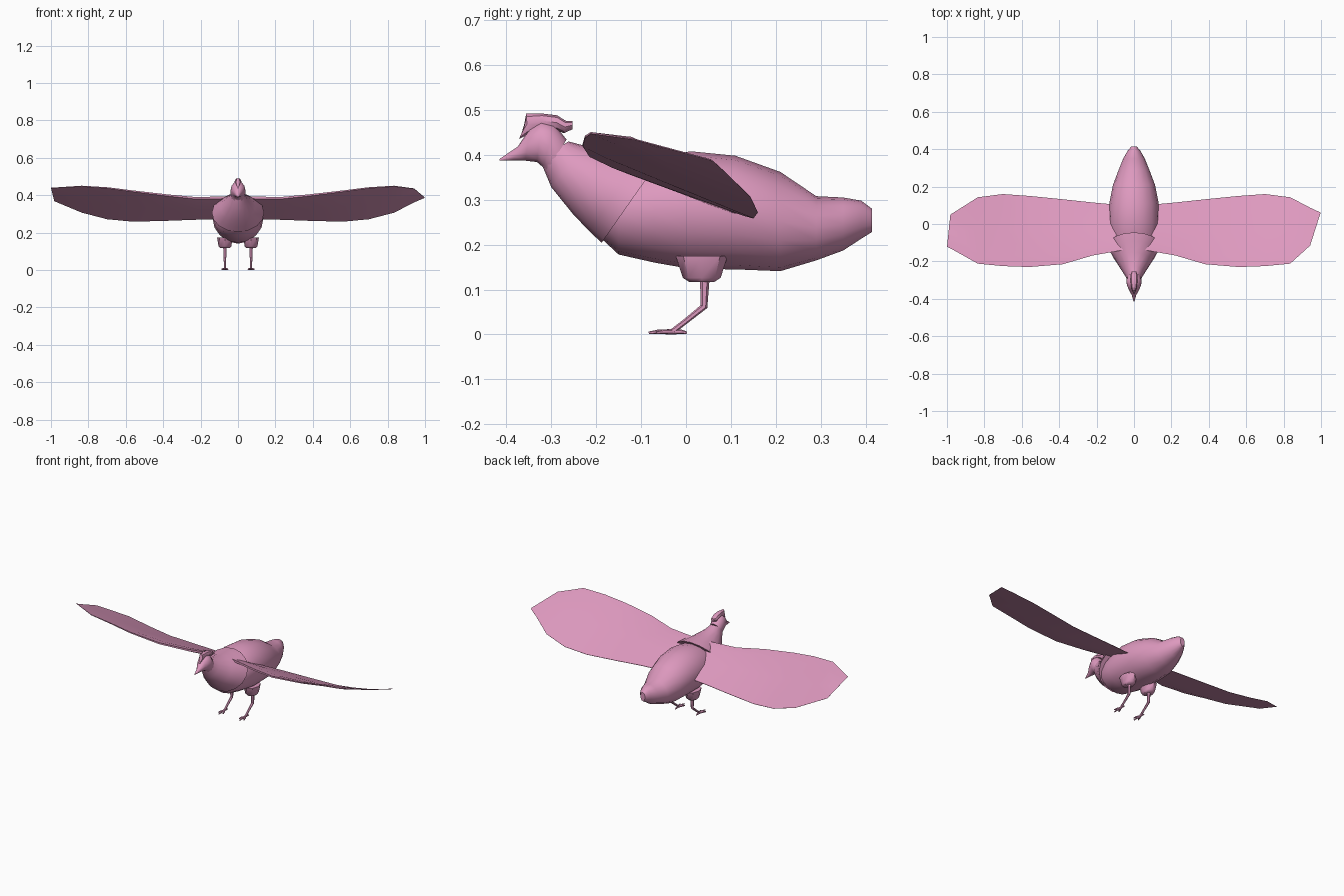
import bpy, bmesh, math
from mathutils import Vector

pink = bpy.data.materials.new("dusty pink")
pink.diffuse_color = (0.73, 0.32, 0.52, 1)


def finish(name, bm, angle=40):
    bmesh.ops.recalc_face_normals(bm, faces=bm.faces)
    me = bpy.data.meshes.new(name)
    bm.to_mesh(me)
    bm.free()
    me.materials.append(pink)
    ob = bpy.data.objects.new(name, me)
    bpy.context.collection.objects.link(ob)
    bpy.ops.object.select_all(action='DESELECT')
    ob.select_set(True)
    bpy.context.view_layer.objects.active = ob
    bpy.ops.object.shade_smooth_by_angle(angle=math.radians(angle))
    return ob


def skin(bm, rings):
    """Bridge closed rings of points and cap both ends."""
    vs = [[bm.verts.new(p) for p in r] for r in rings]
    n = len(vs[0])
    for a, b in zip(vs, vs[1:]):
        for i in range(n):
            j = (i + 1) % n
            bm.faces.new((a[i], a[j], b[j], b[i]))
    bm.faces.new(vs[0])
    bm.faces.new(vs[-1])


def loft(name, sections, n=16, x0=0.0, angle=40):
    """Sections: bottom y, bottom z, top y, top z, half width."""
    rings = []
    for yb, zb, yt, zt, w in sections:
        ring = []
        for i in range(n):
            t = 2 * math.pi * i / n
            k = (1 + math.cos(t)) / 2
            ring.append((x0 + w * math.sin(t), yb + (yt - yb) * k, zb + (zt - zb) * k))
        rings.append(ring)
    bm = bmesh.new()
    skin(bm, rings)
    return finish(name, bm, angle)


def tube(bm, pts, radii, n=6):
    pts = [Vector(p) for p in pts]
    rings = []
    for i, p in enumerate(pts):
        d = (pts[min(i + 1, len(pts) - 1)] - pts[max(i - 1, 0)]).normalized()
        u = d.cross(Vector((1, 0, 0)))
        if u.length < 0.1:
            u = d.cross(Vector((0, 0, 1)))
        u.normalize()
        v = d.cross(u)
        rings.append([p + radii[i] * (u * math.cos(2 * math.pi * k / n) + v * math.sin(2 * math.pi * k / n))
                      for k in range(n)])
    skin(bm, rings)


# Plump body tapering into a short tail
loft("body", [(y, zb, y, zt, w) for y, zb, zt, w in (
    (-0.19, 0.215, 0.35, 0.085), (-0.15, 0.178, 0.37, 0.112), (-0.07, 0.16, 0.392, 0.129),
    (0.01, 0.146, 0.408, 0.136), (0.11, 0.145, 0.398, 0.132), (0.21, 0.141, 0.362, 0.112),
    (0.29, 0.165, 0.308, 0.082), (0.35, 0.187, 0.305, 0.058), (0.39, 0.213, 0.298, 0.035),
    (0.414, 0.228, 0.28, 0.015))])

# Breast shell that overlaps the body, with a lip at the back
loft("breast", [
    (-0.325, 0.388, -0.262, 0.43, 0.034), (-0.30, 0.328, -0.225, 0.42, 0.052),
    (-0.25, 0.266, -0.15, 0.41, 0.092), (-0.215, 0.23, -0.09, 0.41, 0.122),
    (-0.188, 0.204, -0.045, 0.408, 0.14)])

# Head with pointed beak
loft("head_and_beak", [
    (-0.415, 0.387, -0.415, 0.391, 0.002), (-0.385, 0.387, -0.375, 0.418, 0.012),
    (-0.358, 0.387, -0.348, 0.458, 0.027), (-0.332, 0.384, -0.322, 0.475, 0.038),
    (-0.318, 0.372, -0.293, 0.468, 0.041), (-0.312, 0.36, -0.266, 0.434, 0.038)], 12)

# Comb along the crown
loft("comb", [
    (-0.372, 0.435, -0.36, 0.462, 0.006), (-0.352, 0.445, -0.356, 0.492, 0.011),
    (-0.32, 0.46, -0.32, 0.492, 0.017), (-0.288, 0.455, -0.287, 0.488, 0.02),
    (-0.272, 0.448, -0.268, 0.476, 0.019), (-0.253, 0.457, -0.253, 0.475, 0.011)], 8)


# Wings: thin pitched aerofoils, with slightly different tips
def wing(name, side, tip):
    root = [(0.06, -0.14, 0.388, 0.10, 0.272), (0.22, -0.168, 0.384, 0.115, 0.27),
            (0.38, -0.215, 0.40, 0.132, 0.264), (0.56, -0.23, 0.422, 0.15, 0.259),
            (0.70, -0.225, 0.44, 0.16, 0.272), (0.835, -0.212, 0.449, 0.143, 0.307)]
    rings = []
    for x, y0, z0, y1, z1 in root + tip:
        thick = 0.012 * (1.05 - x) + 0.001
        top, low = [], []
        for t, h in ((0, 0.5), (0.15, 1), (0.5, 0.7), (1, 0.1)):
            y, z = y0 + (y1 - y0) * t, z0 + (z1 - z0) * t
            top.append((side * x, y, z + h * thick))
            low.append((side * x, y, z - h * thick))
        rings.append(top + low[::-1])
    bm = bmesh.new()
    skin(bm, rings)
    finish(name, bm)


wing("right_wing", 1, [(0.942, -0.115, 0.435, 0.087, 0.362), (0.996, 0.055, 0.389, 0.062, 0.385)])
wing("left_wing", -1, [(0.982, -0.13, 0.44, 0.05, 0.368), (0.999, -0.122, 0.439, -0.115, 0.436)])

# Legs: thigh stump, bent shank and toes
for side, label in ((1, "right"), (-1, "left")):
    x = side * 0.07
    bm = bmesh.new()
    rings = []
    for z, ry, rx in ((0.117, 0.028, 0.024), (0.126, 0.042, 0.034), (0.175, 0.058, 0.042)):
        rings.append([(x + rx * math.cos(k * math.pi / 4), 0.035 + ry * math.sin(k * math.pi / 4), z)
                      for k in range(8)])
    skin(bm, rings)
    finish(label + "_thigh", bm)

    bm = bmesh.new()
    tube(bm, [(x, 0.042, 0.13), (x, 0.04, 0.062), (x, 0.0, 0.03), (x, -0.03, 0.007)],
         [0.011, 0.008, 0.006, 0.006])
    for dx, y in ((-0.016, -0.066), (0, -0.083), (0.016, -0.066), (0, 0.002)):
        tube(bm, [(x, -0.03, 0.006), (x + dx * 0.7, -0.03 + (y + 0.03) * 0.6, 0.006), (x + dx, y, 0.0035)],
             [0.006, 0.005, 0.003])
    finish(label + "_leg", bm)
